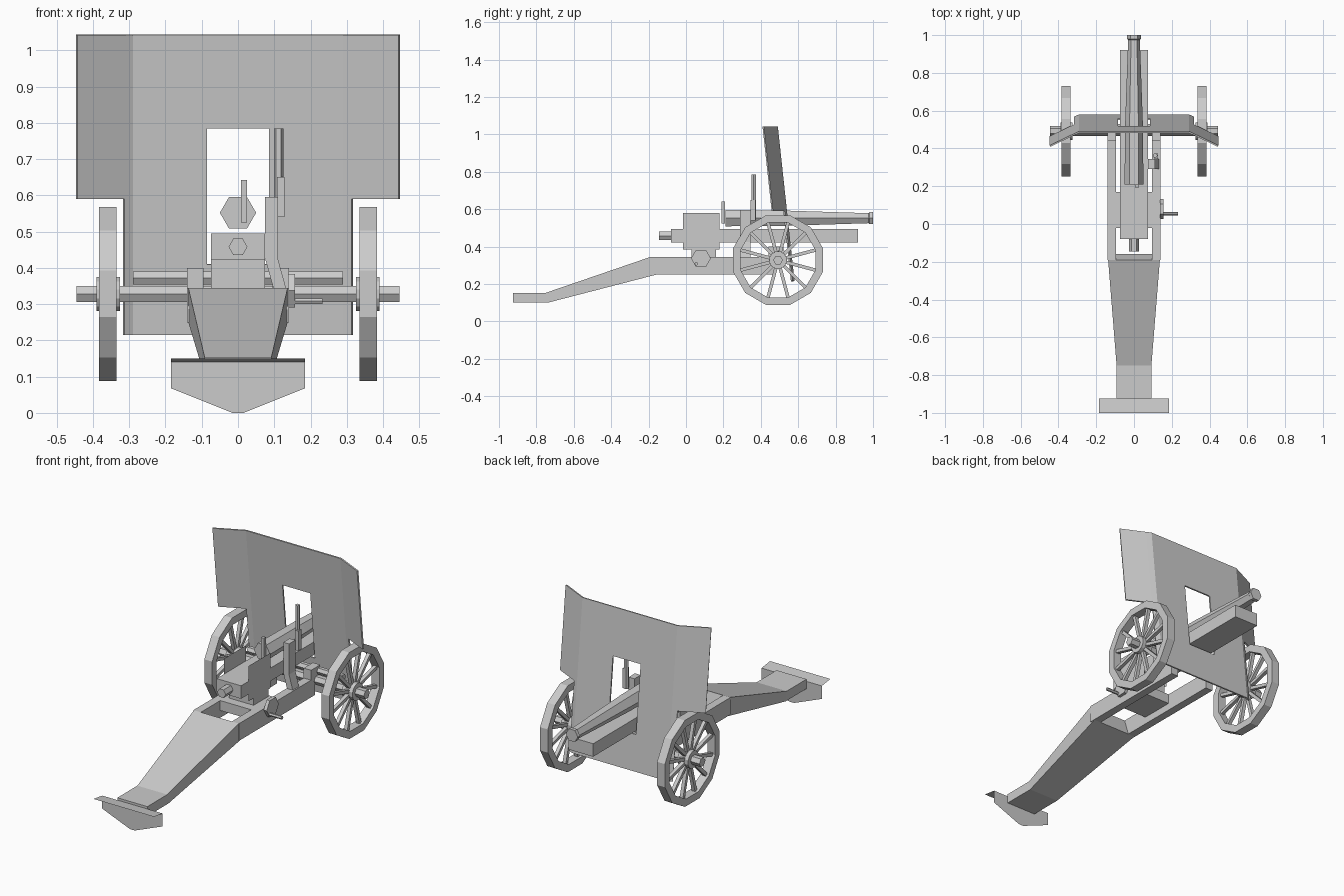
import bpy, bmesh
from math import cos, sin, pi, radians
from mathutils import Vector

if "Cube" in bpy.data.objects:
    bpy.data.objects.remove(bpy.data.objects["Cube"])


def finish(name, bm, recalc=True):
    if recalc:
        bmesh.ops.recalc_face_normals(bm, faces=bm.faces)
    me = bpy.data.meshes.new(name)
    bm.to_mesh(me)
    bm.free()
    ob = bpy.data.objects.new(name, me)
    bpy.context.collection.objects.link(ob)
    return ob


def skin(bm, rings, closed=False):
    """Bridge successive point rings; cap the ends, or close into a loop."""
    vs = [[bm.verts.new(p) for p in r] for r in rings]
    n = len(vs[0])
    pairs = list(zip(vs, vs[1:])) + ([(vs[-1], vs[0])] if closed else [])
    for a, b in pairs:
        for i in range(n):
            bm.faces.new((a[i], a[(i + 1) % n], b[(i + 1) % n], b[i]))
    if not closed:
        bm.faces.new(vs[0])
        bm.faces.new(vs[-1])


def circle(axis, t, r, c, sides, rot=0):
    pts = []
    for i in range(sides):
        a = radians(rot) + 2 * pi * i / sides
        u, v = r * cos(a), r * sin(a)
        pts.append({'x': (t, c[0] + u, c[1] + v),
                    'y': (c[0] + u, t, c[1] + v),
                    'z': (c[0] + u, c[1] + v, t)}[axis])
    return pts


def turned(name, axis, c, profile, sides=6, rot=0):
    bm = bmesh.new()
    skin(bm, [circle(axis, t, r, c, sides, rot) for t, r in profile])
    return finish(name, bm)


def box(name, x0, x1, y0, y1, z0, z1):
    bm = bmesh.new()
    skin(bm, [[(x0, y0, z), (x1, y0, z), (x1, y1, z), (x0, y1, z)] for z in (z0, z1)])
    return finish(name, bm)


def sheet(name, faces):
    bm = bmesh.new()
    for f in faces:
        bm.faces.new([bm.verts.new(p) for p in f])
    bmesh.ops.remove_doubles(bm, verts=bm.verts, dist=1e-4)
    return finish(name, bm)


# trail: sloping beam, then two side rails and a cross member
bm = bmesh.new()
skin(bm, [[(-w, y0, z0), (w, y0, z0), (w, y1, z1), (-w, y1, z1)]
          for y0, z0, y1, z1, w in ((-.925, .1, -.925, .153, .092),
                                    (-.74, .1, -.75, .153, .092),
                                    (-.16, .25, -.19, .345, .137))])
finish("trail", bm)
for s, side in ((-1, "left"), (1, "right")):
    x0, x1 = sorted((s * .095, s * .14))
    box(side + "_rail", x0, x1, -.19, .475, .25, .345)
    box(side + "_axle_clamp", x0, x1, .44, .52, .345, .4)
box("cross_member", -.095, .095, -.02, .17, .29, .345)

# spade at the trail end
sheet("spade", [
    [(-.185, -.925, .14), (-.185, -.925, .068), (-.015, -.925, 0),
     (.015, -.925, 0), (.185, -.925, .068), (.185, -.925, .14)],
    [(-.185, -.925, .14), (.185, -.925, .14), (.185, -1, .15), (-.185, -1, .15)]])

# axle and shield tie bar
AX = (.492, .328)
turned("axle", 'x', AX, [(-.445, .026), (.445, .026)])
turned("tie_bar", 'x', (.51, .372), [(-.29, .02), (.29, .02)])

# wheels
for s, side in ((-1, "left"), (1, "right")):
    bm = bmesh.new()
    skin(bm, [circle('x', s * x, r, AX, 12, 15)
              for x, r in ((.335, .248), (.383, .248), (.383, .207), (.335, .207))], True)
    skin(bm, [circle('x', s * x, .048, AX, 12, 15) for x in (.325, .39)])
    for k in range(12):
        a = radians(15 + 30 * k)
        d, e = Vector((0, cos(a), sin(a))), Vector((0, -sin(a), cos(a)))
        c = Vector((s * .359, *AX))
        h = Vector((.01, 0, 0))
        skin(bm, [[c + d * r - e * w - h, c + d * r + e * w - h,
                   c + d * r + e * w + h, c + d * r - e * w + h]
                  for r, w in ((.04, .009), (.21, .009))])
    finish(side + "_wheel", bm)

# shield: folded plate with a window and cut-away lower wings
xs = (-.445, -.315, -.29, -.085, .085, .29, .315, .445)
zs = (.215, .41, .59, .785, 1.043)


def shield_pt(x, z):
    return (x, .487 + (1.043 - z) * .108 - max(0, abs(x) - .29) * .48, z)


cells = []
for i in range(7):
    for j in range(4):
        if (i == 3 and j in (1, 2)) or (i in (0, 6) and j < 2):
            continue
        cells.append([shield_pt(xs[i], zs[j]), shield_pt(xs[i + 1], zs[j]),
                      shield_pt(xs[i + 1], zs[j + 1]), shield_pt(xs[i], zs[j + 1])])
shield = sheet("shield", cells)
mod = shield.modifiers.new("thickness", 'SOLIDIFY')
mod.thickness = .008
mod.offset = 0

# cradle, its pedestal, rear knob and side guards
box("cradle", -.075, .075, -.08, .92, .423, .495)
box("pedestal", -.075, .075, .03, .16, .345, .423)
turned("cradle_knob", 'y', (0, .458), [(-.145, .026), (-.08, .026)])
for s, side in ((-1, "left"), (1, "right")):
    x = s * .0755
    sheet(side + "_guard", [[(x, -.015, .385), (x, .178, .385),
                             (x, .178, .58), (x, -.015, .58)]])

# barrel with muzzle ring and breech lever
turned("barrel", 'y', (0, .552), [(.21, .05), (.53, .047), (.975, .031),
                                  (.98, .037), (1, .037)])
box("breech_lever", .008, .025, .19, .208, .525, .642)

# sight post (bent) and sight tube
bm = bmesh.new()
skin(bm, [[(x0, .29, z), (x1, .29, z), (x1, .345, z), (x0, .345, z)]
          for x0, x1, z in ((.1, .135, .335), (.075, .11, .425), (.075, .11, .595))])
finish("sight_post", bm)
turned("sight_tube", 'z', (.112, .362), [(.54, .013), (.785, .013)])
box("sight_block", .108, .128, .345, .372, .54, .65)

# elevating hand wheel and handle
turned("hand_wheel", 'x', (.08, .337), [(.138, .053), (.157, .053)])
turned("hand_wheel_handle", 'x', (.055, .308), [(.155, .009), (.233, .009)])
